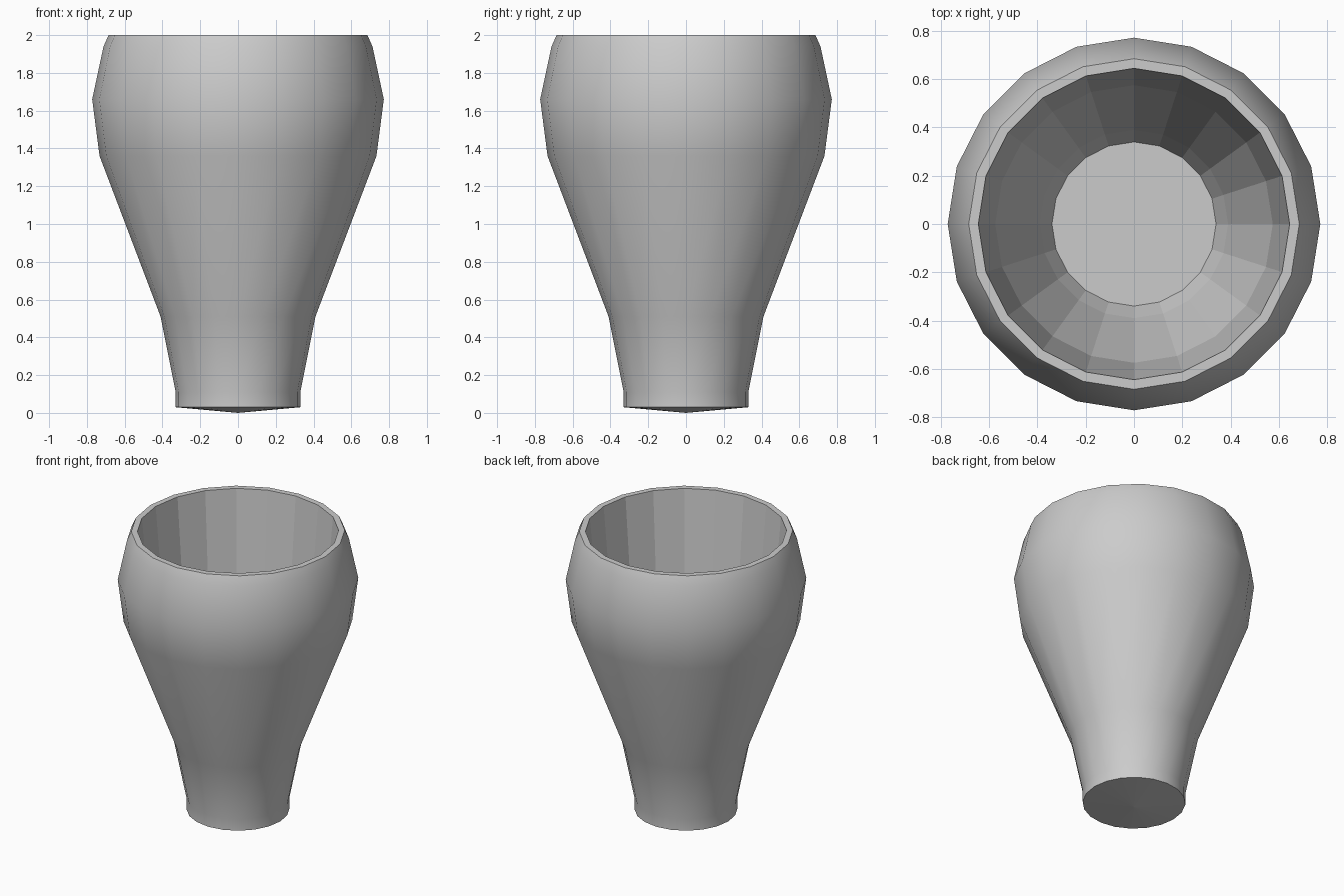
import bpy, bmesh
from math import cos, sin, tau

if "Cube" in bpy.data.objects:
    bpy.data.objects.remove(bpy.data.objects["Cube"])

SIDES = 20

# Radius, height: outer wall from foot to rim, then inner wall down to the floor
outer = [(0.33, 0.03), (0.33, 0.11), (0.41, 0.51), (0.733, 1.36),
         (0.772, 1.66), (0.712, 1.94), (0.685, 2.0)]
inner = [(0.645, 2.0), (0.575, 1.2), (0.39, 0.62), (0.34, 0.5)]

bm = bmesh.new()


def ring(r, z):
    return [bm.verts.new((r * cos(tau * i / SIDES), r * sin(tau * i / SIDES), z))
            for i in range(SIDES)]


# Lathe the cup wall: smooth outside, flat facets inside
rings = [ring(r, z) for r, z in outer + inner]
for k, (a, b) in enumerate(zip(rings, rings[1:])):
    for i in range(SIDES):
        j = (i + 1) % SIDES
        f = bm.faces.new((a[i], a[j], b[j], b[i]))
        f.smooth = k < len(outer) - 1

# Inner floor
bm.faces.new(rings[-1])

# Slightly pointed underside
tip = bm.verts.new((0, 0, 0))
for i in range(SIDES):
    bm.faces.new((tip, rings[0][(i + 1) % SIDES], rings[0][i]))

bmesh.ops.recalc_face_normals(bm, faces=bm.faces)
mesh = bpy.data.meshes.new("cup")
bm.to_mesh(mesh)
bm.free()
bpy.context.collection.objects.link(bpy.data.objects.new("cup", mesh))
